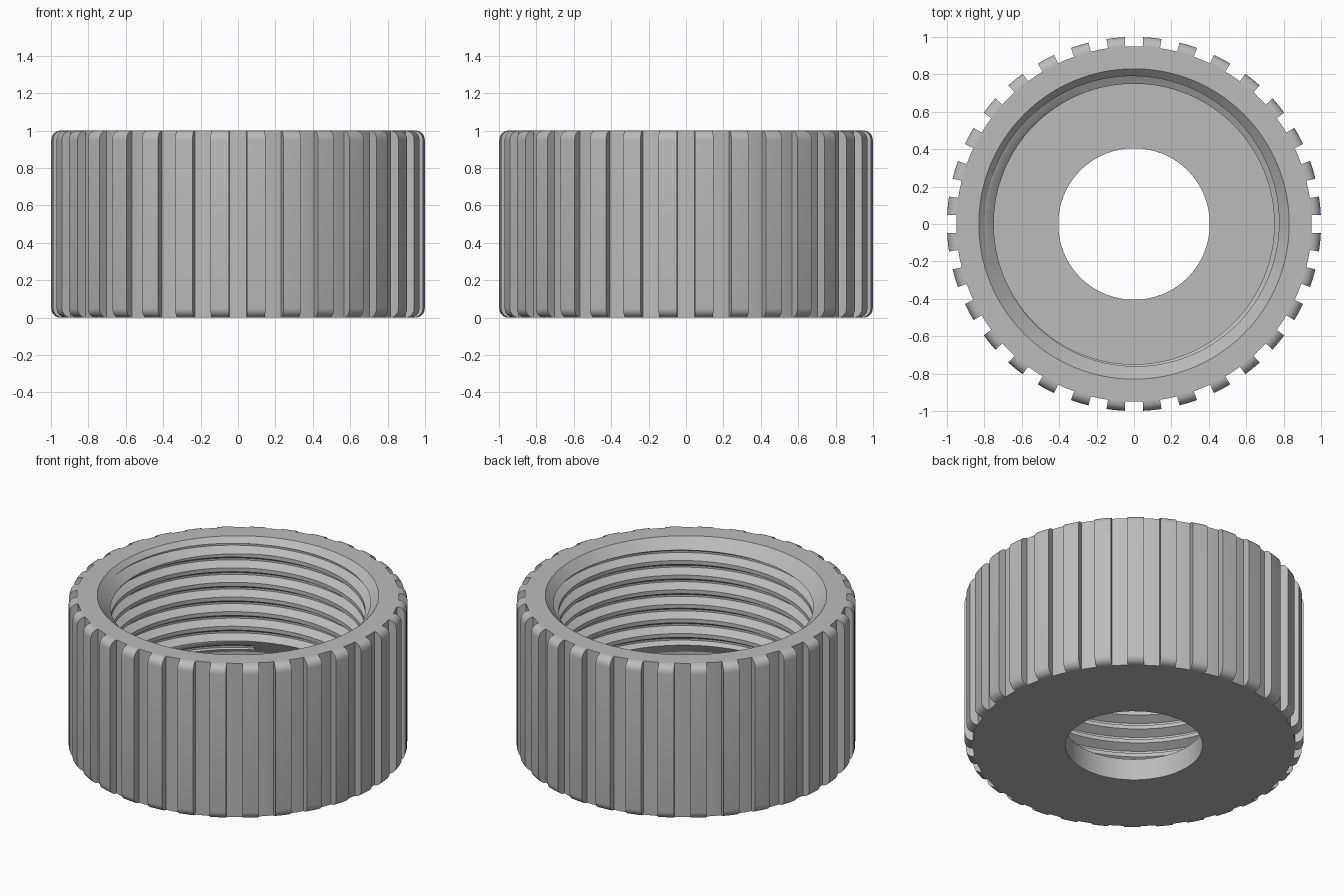
import bpy, bmesh, math

cube = bpy.data.objects.get("Cube")
if cube:
    bpy.data.objects.remove(cube, do_unlink=True)

SEG = 128                 # steps round the cap
STEP = 2 * math.pi / SEG
PITCH = 0.095             # thread pitch
CREST, ROOT = 0.75, 0.80  # thread radii
RIM = 0.95                # wall radius between ribs

grey = bpy.data.materials.new("plain grey")
grey.use_nodes = True
grey.diffuse_color = (0.5, 0.5, 0.5, 1)
grey.node_tree.nodes["Principled BSDF"].inputs["Base Color"].default_value = (0.5, 0.5, 0.5, 1)


def sweep(bm, profile, steps, rise=None, closed=True, ring=False, caps=False):
    """Carry an (r, z) profile round the axis, with an optional rise per step."""
    cols = []
    for i in steps:
        a = i * STEP
        dz = rise(a) if rise else 0
        cols.append([bm.verts.new((r * math.cos(a), r * math.sin(a), z + dz)) for r, z in profile])
    n = len(profile)
    pairs = list(zip(cols, cols[1:]))
    if ring:
        pairs.append((cols[-1], cols[0]))
    for a, b in pairs:
        for k in range(n if closed else n - 1):
            m = (k + 1) % n
            bm.faces.new((a[k], b[k], b[m], a[m]))
    if caps:
        bm.faces.new(cols[0])
        bm.faces.new(cols[-1][::-1])


def finish(name, bm):
    bmesh.ops.recalc_face_normals(bm, faces=bm.faces)
    mesh = bpy.data.meshes.new(name)
    bm.to_mesh(mesh)
    bm.free()
    mesh.materials.append(grey)
    obj = bpy.data.objects.new(name, mesh)
    bpy.context.collection.objects.link(obj)
    return obj


def select(obj):
    bpy.ops.object.select_all(action='DESELECT')
    obj.select_set(True)
    bpy.context.view_layer.objects.active = obj


# Cap body: wall, holed floor, relief under the thread, chamfered mouth
bm = bmesh.new()
sweep(bm, [(0.405, 0), (RIM, 0), (RIM, 1), (0.83, 1), (CREST, 0.92),
           (CREST, 0.35), (ROOT, 0.26), (ROOT, 0.14), (0.405, 0.14)],
      range(SEG), ring=True)
body = finish("cap_body", bm)

# Helical groove cutter
bm = bmesh.new()
inner = 0.744
half_root = PITCH / 16
half_open = half_root + (ROOT - inner) * math.tan(math.radians(30))
sweep(bm, [(inner, -half_open), (ROOT, -half_root), (ROOT, half_root), (inner, half_open)],
      range(-7 * SEG + SEG // 3, SEG),
      rise=lambda a: 0.961 + PITCH * (a / (2 * math.pi) - 0.375), caps=True)
cutter = finish("thread_cutter", bm)
cutter.hide_render = True

mod = body.modifiers.new("thread", 'BOOLEAN')
mod.operation = 'DIFFERENCE'
mod.solver = 'EXACT'
mod.object = cutter
select(body)
bpy.ops.object.modifier_apply(modifier=mod.name)
bpy.data.objects.remove(cutter, do_unlink=True)

# Grip ribs with rounded ends
bm = bmesh.new()
arc = [(RIM + 0.05 * math.sin(t * math.pi / 12), 0.05 - 0.05 * math.cos(t * math.pi / 12))
       for t in range(7)]
rib = arc + [(r, 1 - z) for r, z in reversed(arc)]
for k in range(SEG // 4):
    sweep(bm, rib, range(4 * k + 1, 4 * k + 4), closed=False, caps=True)
ribs = finish("grip_ribs", bm)

for obj in (body, ribs):
    select(obj)
    bpy.ops.object.shade_smooth_by_angle(angle=math.radians(25))
